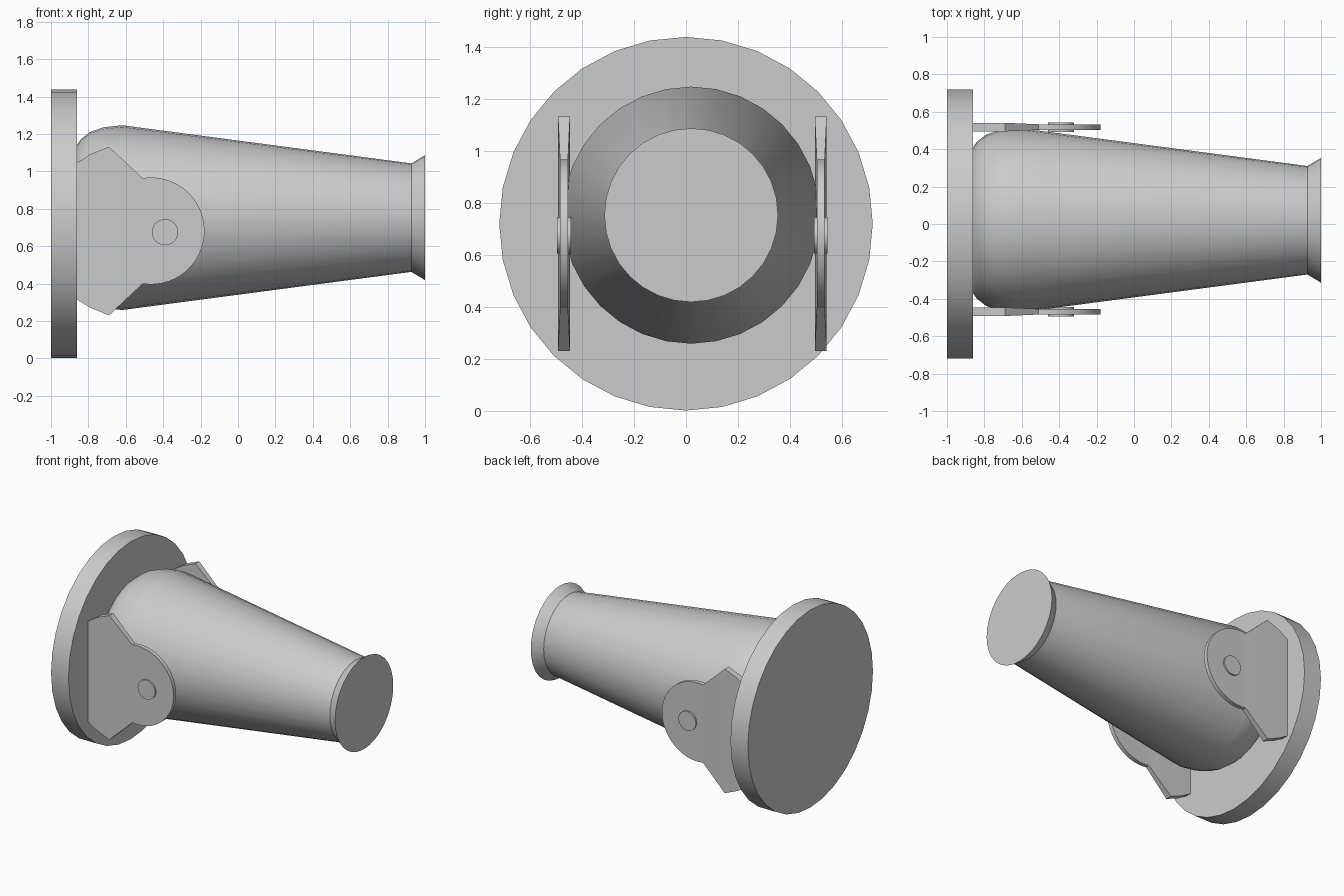
import bpy, bmesh
from math import sin, cos, pi, radians, atan2

if "Cube" in bpy.data.objects:
    bpy.data.objects.remove(bpy.data.objects["Cube"])


def finish(name, bm):
    bmesh.ops.recalc_face_normals(bm, faces=bm.faces)
    me = bpy.data.meshes.new(name)
    bm.to_mesh(me)
    bm.free()
    ob = bpy.data.objects.new(name, me)
    bpy.context.collection.objects.link(ob)
    bpy.ops.object.select_all(action='DESELECT')
    ob.select_set(True)
    bpy.context.view_layer.objects.active = ob
    bpy.ops.object.shade_smooth_by_angle(angle=radians(25))
    return ob


def lathe(name, profile, axis, cy, cz, sides=32, cx=0):
    """Closed turned solid; profile is (position along axis, radius)."""
    bm = bmesh.new()
    rings = []
    for t, r in profile:
        ring = []
        for i in range(sides):
            a = 2 * pi * i / sides
            if axis == 'X':
                co = (t, cy + r * cos(a), cz + r * sin(a))
            else:
                co = (cx + r * cos(a), t, cz + r * sin(a))
            ring.append(bm.verts.new(co))
        rings.append(ring)
    for a, b in zip(rings, rings[1:]):
        for i in range(sides):
            j = (i + 1) % sides
            bm.faces.new((a[i], a[j], b[j], b[i]))
    bm.faces.new(rings[0])
    bm.faces.new(rings[-1])
    return finish(name, bm)


# Round wall plate
lathe("base_disc", [(-1, 0.718), (-0.86, 0.718)], 'X', 0, 0.72)

# Tapered barrel with rounded back and flared, closed mouth
BY, BZ = 0.02, 0.753
lathe("barrel", [(-0.88, 0.34), (-0.86, 0.39), (-0.84, 0.42), (-0.79, 0.458),
                 (-0.72, 0.483), (-0.62, 0.494), (0.927, 0.29), (1.0, 0.334)],
      'X', BY, BZ)


def bracket(name, y_mid):
    """Side bracket: thick heel thinning into a round cheek."""
    cx, cz, r = -0.465, 0.682, 0.286
    start = atan2(0.283, -0.045)
    n = 28
    arc = [(cx + r * cos(start * (1 - 2 * i / n)), cz + r * sin(start * (1 - 2 * i / n)))
           for i in range(n + 1)]
    heel = [(-0.69, 0.23), (-0.79, 0.272), (-0.87, 0.32),
            (-0.87, 1.04), (-0.79, 1.092), (-0.69, 1.132)]
    pts = heel + arc
    total = len(pts)
    bm = bmesh.new()
    sides = []
    for s in (-1, 1):
        row = [bm.verts.new((x, y_mid + s * (0.023 if i < len(heel) else 0.015), z))
               for i, (x, z) in enumerate(pts)]
        bm.faces.new(row[:6])
        bm.faces.new((row[0], row[5], row[6], row[-1]))
        bm.faces.new(row[6:])
        sides.append(row)
    a, b = sides
    for i in range(total):
        j = (i + 1) % total
        bm.faces.new((a[i], a[j], b[j], b[i]))
    finish(name, bm)


# Brackets and pivot pins on both sides
for label, y in (("front", -0.469), ("back", 0.518)):
    bracket(label + "_bracket", y)
    lathe(label + "_pivot_pin", [(y - 0.026, 0.07), (y + 0.026, 0.07)],
          'Y', 0, 0.675, 24, cx=-0.39)
